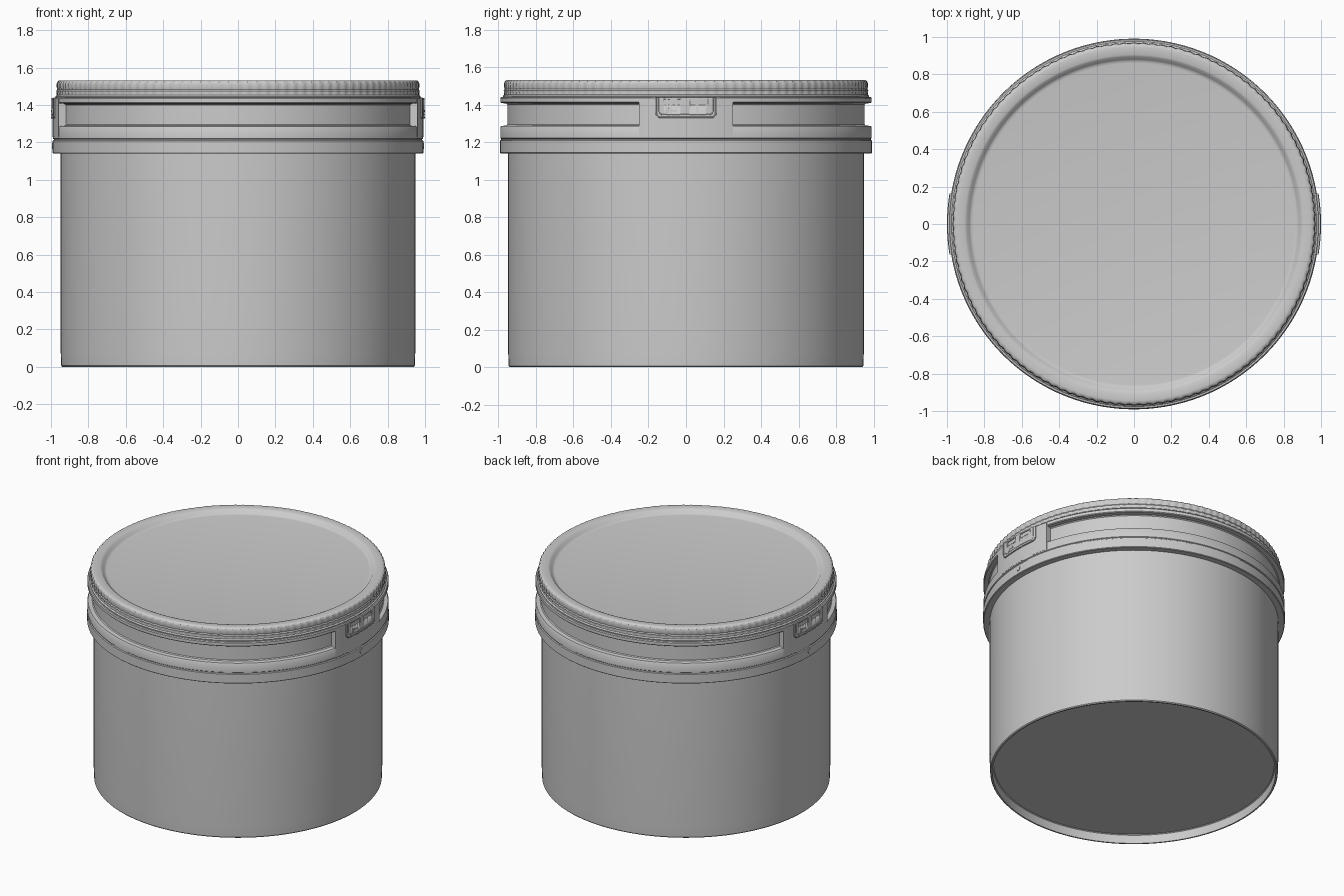
import bpy, bmesh
from math import sin, cos, pi, sqrt, radians, asin

if "Cube" in bpy.data.objects:
    bpy.data.objects.remove(bpy.data.objects["Cube"])


def finish(bm, name, angle=35):
    bmesh.ops.recalc_face_normals(bm, faces=bm.faces)
    me = bpy.data.meshes.new(name)
    bm.to_mesh(me)
    bm.free()
    ob = bpy.data.objects.new(name, me)
    bpy.context.collection.objects.link(ob)
    activate(ob)
    bpy.ops.object.shade_smooth_by_angle(angle=radians(angle))
    return ob


def activate(ob):
    bpy.ops.object.select_all(action='DESELECT')
    ob.select_set(True)
    bpy.context.view_layer.objects.active = ob


def lathe(name, profile, segs, ribs=0, amp=0.0, angle=35):
    """Revolve (r, z[, rib weight]) points; r = 0 closes the shape at the axis."""
    bm = bmesh.new()
    rings = []
    for p in profile:
        r, z = p[0], p[1]
        weight = p[2] if len(p) > 2 else 0
        if r == 0:
            rings.append([bm.verts.new((0, 0, z))] * segs)
            continue
        ring = []
        for i in range(segs):
            a = 2 * pi * i / segs
            rr = r + weight * amp * cos(ribs * a)
            ring.append(bm.verts.new((rr * cos(a), rr * sin(a), z)))
        rings.append(ring)
    for lo, hi in zip(rings, rings[1:]):
        for i in range(segs):
            j = (i + 1) % segs
            corners = list(dict.fromkeys((lo[i], lo[j], hi[j], hi[i])))
            bm.faces.new(corners)
    return finish(bm, name, angle)


def curved_plate(bm, y0, y1, r_in, r_out, z_top, z_low, slope=0.0, steps=24, corner=0.0):
    """Closed plate wrapped on the +x side, with optional rounded lower corners."""
    cols = []
    for i in range(steps + 1):
        t = (1 - cos(pi * i / steps)) / 2
        y = y0 + (y1 - y0) * t
        d = min(y - y0, y1 - y)
        z = z_low
        if d < corner:
            z += corner - sqrt(max(0, corner ** 2 - (corner - d) ** 2))
        a = asin(y / r_out)
        b = a + slope * (2 * t - 1)
        cols.append([bm.verts.new((r * cos(g), r * sin(g), h)) for r, g, h in
                     ((r_in, b, z), (r_out, a, z), (r_out, a, z_top), (r_in, b, z_top))])
    for p, q in zip(cols, cols[1:]):
        for k in range(4):
            m = (k + 1) % 4
            bm.faces.new((p[k], p[m], q[m], q[k]))
    bm.faces.new(cols[0])
    bm.faces.new(cols[-1])


def wrapped_tube(name, outline, radius, thick):
    """Thin raised line following (y, z) points over the curved side."""
    cu = bpy.data.curves.new(name, 'CURVE')
    cu.dimensions = '3D'
    cu.bevel_depth = thick
    cu.bevel_resolution = 1
    cu.use_fill_caps = True
    sp = cu.splines.new('POLY')
    sp.points.add(len(outline) - 1)
    for pt, (y, z) in zip(sp.points, outline):
        pt.co = (sqrt(radius ** 2 - y * y), y, z, 1)
    ob = bpy.data.objects.new(name, cu)
    bpy.context.collection.objects.link(ob)
    activate(ob)
    bpy.ops.object.convert(target='MESH')
    return bpy.context.object


def u_outline(w, top, low, c):
    """U shape with rounded lower corners and subdivided bottom."""
    pts = [(-w, top)]
    pts += [(-w + c - c * cos(k * pi / 12), low + c - c * sin(k * pi / 12)) for k in range(7)]
    pts += [(-w + c + (2 * w - 2 * c) * k / 10, low) for k in range(1, 10)]
    pts += [(w - c + c * sin(k * pi / 12), low + c - c * cos(k * pi / 12)) for k in range(7)]
    return pts + [(w, top)]


# Tub body with a recessed base inside a thin foot ring
lathe("tub_body", [(0, 0.065), (0.922, 0.065), (0.928, 0.06), (0.93, 0.0), (0.94, 0.0),
                   (0.945, 0.006), (0.946, 0.03), (0.948, 0.08), (0.948, 1.2)], 160)

# Collar: lower skirt, seam groove, recessed channel and upper flange
lathe("collar", [(0.94, 1.14), (0.987, 1.14), (0.991, 1.144), (0.991, 1.208), (0.985, 1.212),
                 (0.985, 1.217), (0.99, 1.221), (0.99, 1.278), (0.985, 1.286), (0.958, 1.289),
                 (0.952, 1.295), (0.952, 1.40), (0.958, 1.406), (0.985, 1.408), (0.99, 1.413),
                 (0.99, 1.434), (0.985, 1.44), (0.94, 1.44)], 160)

# Lid with a finely ribbed rim and a sunken top panel
lathe("lid", [(0.94, 1.438), (0.975, 1.438), (0.976, 1.446), (0.968, 1.453, .5), (0.967, 1.462, 1),
              (0.969, 1.475, 1), (0.964, 1.483, 1), (0.966, 1.492, 1), (0.967, 1.512, 1),
              (0.964, 1.523, 1), (0.956, 1.53, .6), (0.945, 1.532), (0.905, 1.53), (0.895, 1.526),
              (0.88, 1.508), (0.872, 1.502), (0.86, 1.50), (0, 1.50)], 480, 120, 0.003)

side_parts = []

# Raised bridge between the channel windows
bm = bmesh.new()
curved_plate(bm, -0.25, 0.25, 0.94, 0.991, 1.433, 1.228, slope=0.006)
side_parts.append(finish(bm, "handle_bridge"))

# Latch plate with two slots cut through its face
bm = bmesh.new()
curved_plate(bm, -0.163, 0.163, 0.96, 0.997, 1.437, 1.328, corner=0.025, steps=32)
latch = finish(bm, "latch_plate")
bm = bmesh.new()
for y0 in (-0.12, 0.022):
    curved_plate(bm, y0, y0 + 0.098, 0.986, 1.02, 1.428, 1.398, steps=6)
cutter = finish(bm, "slot_cutter")
cutter.hide_render = True
mod = latch.modifiers.new("slots", 'BOOLEAN')
mod.operation = 'DIFFERENCE'
mod.solver = 'EXACT'
mod.object = cutter
activate(latch)
bpy.ops.object.modifier_apply(modifier=mod.name)
bpy.data.objects.remove(cutter)
side_parts.append(latch)

# Raised borders on the latch
side_parts.append(wrapped_tube("latch_outer_border", u_outline(0.159, 1.435, 1.332, 0.024), 0.996, 0.004))
side_parts.append(wrapped_tube("latch_inner_border", u_outline(0.143, 1.435, 1.347, 0.018), 0.996, 0.003))

# Small arrow-like tab under the slots
bm = bmesh.new()
curved_plate(bm, -0.105, -0.05, 0.985, 1.0, 1.372, 1.362, steps=4)
curved_plate(bm, -0.10, -0.088, 0.985, 1.0, 1.381, 1.353, steps=2)
side_parts.append(finish(bm, "latch_tab"))

# Round pin on the skirt
bm = bmesh.new()
bmesh.ops.create_cone(bm, cap_ends=True, segments=24, radius1=0.018, radius2=0.016, depth=0.03)
for v in bm.verts:
    v.co = (0.98 + v.co.z, v.co.y, 1.18 + v.co.x)
side_parts.append(finish(bm, "skirt_pin"))

# Repeat the latch side on the opposite side
for ob in side_parts:
    twin = ob.copy()
    twin.name = ob.name + "_left"
    twin.rotation_euler.z = pi
    bpy.context.collection.objects.link(twin)
    ob.name += "_right"
